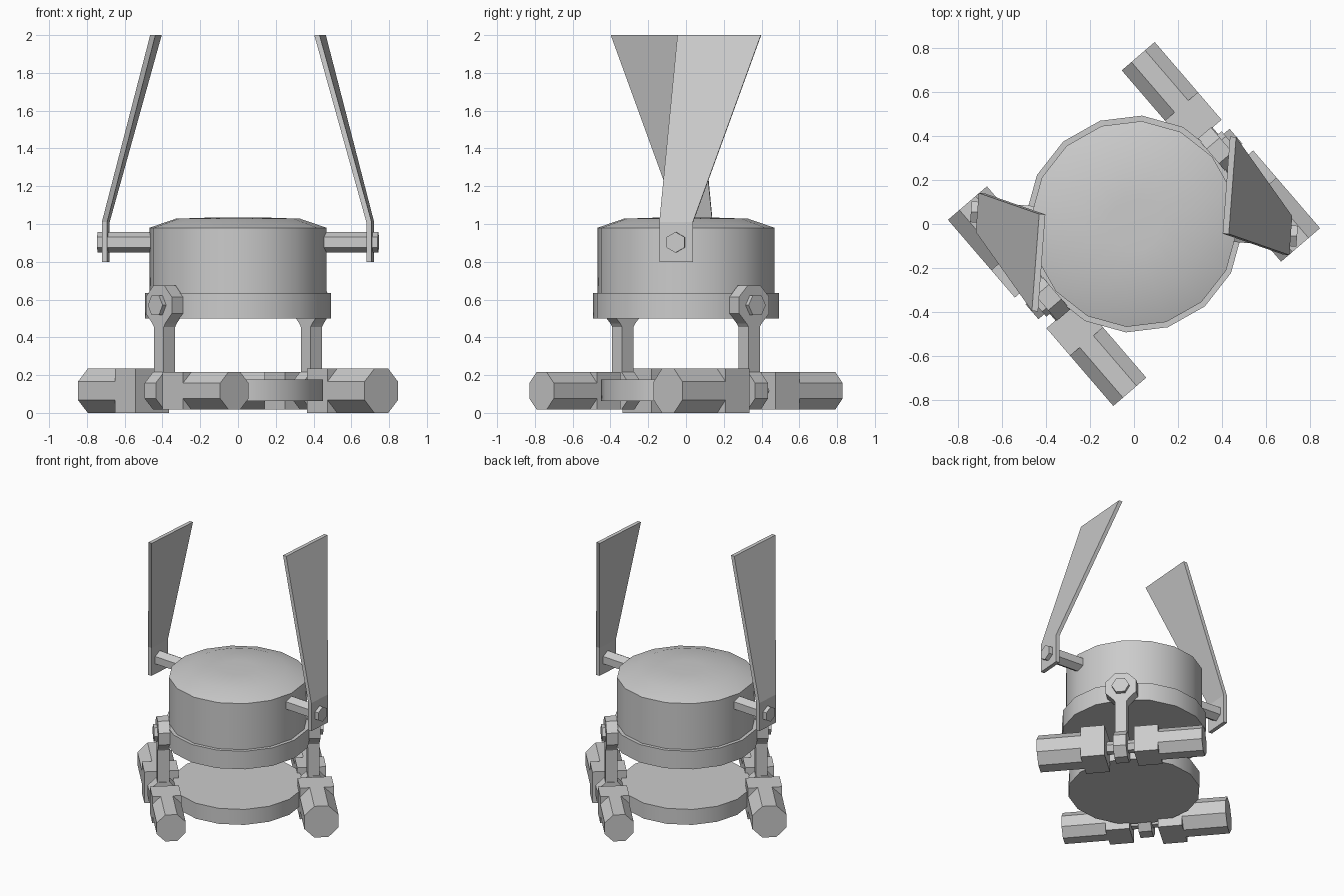
import bpy
import bmesh
from math import cos, sin, pi, radians
from mathutils import Matrix, Vector

cube = bpy.data.objects.get("Cube")
if cube:
    bpy.data.objects.remove(cube)

grey = bpy.data.materials.new("plain_grey")
grey.use_nodes = True
grey.diffuse_color = (0.6, 0.6, 0.6, 1)
grey.node_tree.nodes["Principled BSDF"].inputs["Base Color"].default_value = (0.6, 0.6, 0.6, 1)

TURN = 40.7  # heading of the leg pair, degrees


def loft(name, rings, heading, smooth=False):
    """Skin a list of matching rings, cap both ends, turn about z."""
    bm = bmesh.new()
    rows = [[bm.verts.new(p) for p in ring] for ring in rings]
    n = len(rows[0])
    for a, b in zip(rows, rows[1:]):
        for i in range(n):
            j = (i + 1) % n
            bm.faces.new((a[i], a[j], b[j], b[i]))
    bm.faces.new(rows[0])
    bm.faces.new(rows[-1])
    bmesh.ops.recalc_face_normals(bm, faces=bm.faces)
    bm.transform(Matrix.Rotation(radians(heading), 4, "Z"))
    mesh = bpy.data.meshes.new(name)
    bm.to_mesh(mesh)
    bm.free()
    mesh.materials.append(grey)
    obj = bpy.data.objects.new(name, mesh)
    bpy.context.collection.objects.link(obj)
    if smooth:
        bpy.ops.object.select_all(action="DESELECT")
        obj.select_set(True)
        bpy.context.view_layer.objects.active = obj
        bpy.ops.object.shade_smooth_by_angle(angle=radians(30))
    return obj


def drum(name, profile, sides=16):
    """Upright turned part from (radius, height) pairs."""
    rings = [[(r * cos(2 * pi * i / sides), r * sin(2 * pi * i / sides), z)
              for i in range(sides)] for r, z in profile]
    loft(name, rings, TURN, True)


def rod(name, axis, centre, start, end, radius, sides, heading, phase=0.0):
    """Flat-sided bar along local x or y, running from start to end."""
    rings = []
    for d in (start, end):
        ring = []
        for i in range(sides):
            a = 2 * pi * (i + phase) / sides
            side, up = radius * cos(a), radius * sin(a)
            p = (d, side, up) if axis == "x" else (side, d, up)
            ring.append(Vector(p) + Vector(centre))
        rings.append(ring)
    return loft(name, rings, heading)


def box_ring(x0, x1, y0, y1, z):
    return [(x0, y0, z), (x1, y0, z), (x1, y1, z), (x0, y1, z)]


# Body, lower band and base disc
drum("body", [(0.47, 0.6), (0.47, 0.98), (0.33, 1.028), (0.12, 1.035)])
drum("lower_band", [(0.495, 0.5), (0.495, 0.635)])
drum("base_disc", [(0.45, 0.062), (0.45, 0.178)])

REACH = 0.513  # distance of legs and rollers from the middle
AXLE = 0.117   # axle height

for side, half_turn in (("left", 0), ("right", 180)):
    h = TURN + half_turn

    # Leg: pivot head with bolt, square shank, eye round the axle
    rod(side + "_leg_head", "x", (REACH, 0, 0.57), -0.04, 0.04, 0.114, 8, h, 0.5)
    rod(side + "_leg_bolt", "x", (0, 0, 0.57), 0.4, 0.578, 0.06, 6, h)
    shank = [(0.1, 0.04), (0.455, 0.04), (0.5, 0.07)]
    loft(side + "_leg_shank",
         [box_ring(REACH - 0.04, REACH + 0.04, -w, w, z) for z, w in shank], h)
    rod(side + "_leg_eye", "y", (REACH, 0, AXLE), -0.045, 0.045, 0.108, 8, h, 0.5)
    rod(side + "_axle", "y", (REACH, 0, AXLE), -0.15, 0.15, 0.045, 6, h)

    # One slim and one thick roller, each with a square collar
    for kind, way, half in (("slim", 1, 0.099), ("thick", -1, 0.117)):
        rod(f"{side}_{kind}_roller", "y", (REACH, 0, AXLE),
            way * 0.2, way * 0.567, half / cos(pi / 8), 8, h, 0.5)
        rod(f"{side}_{kind}_collar", "y", (REACH, 0, AXLE),
            way * 0.1, way * 0.265, half * 2 ** 0.5, 4, h, 0.5)

    # Arm pin and the bent, flaring blade it carries
    p = h - 45
    rod(side + "_arm_pin", "x", (0, 0, 0.903), 0.4, 0.745, 0.055, 6, p, 0.5)
    blade = [(0.8, 0.716, -0.088, 0.09), (1.01, 0.716, -0.088, 0.09),
             (2.0, 0.434, -0.013, 0.43)]
    loft(side + "_blade",
         [box_ring(r - 0.028, r, t0, t1, z) for z, r, t0, t1 in blade], p)
